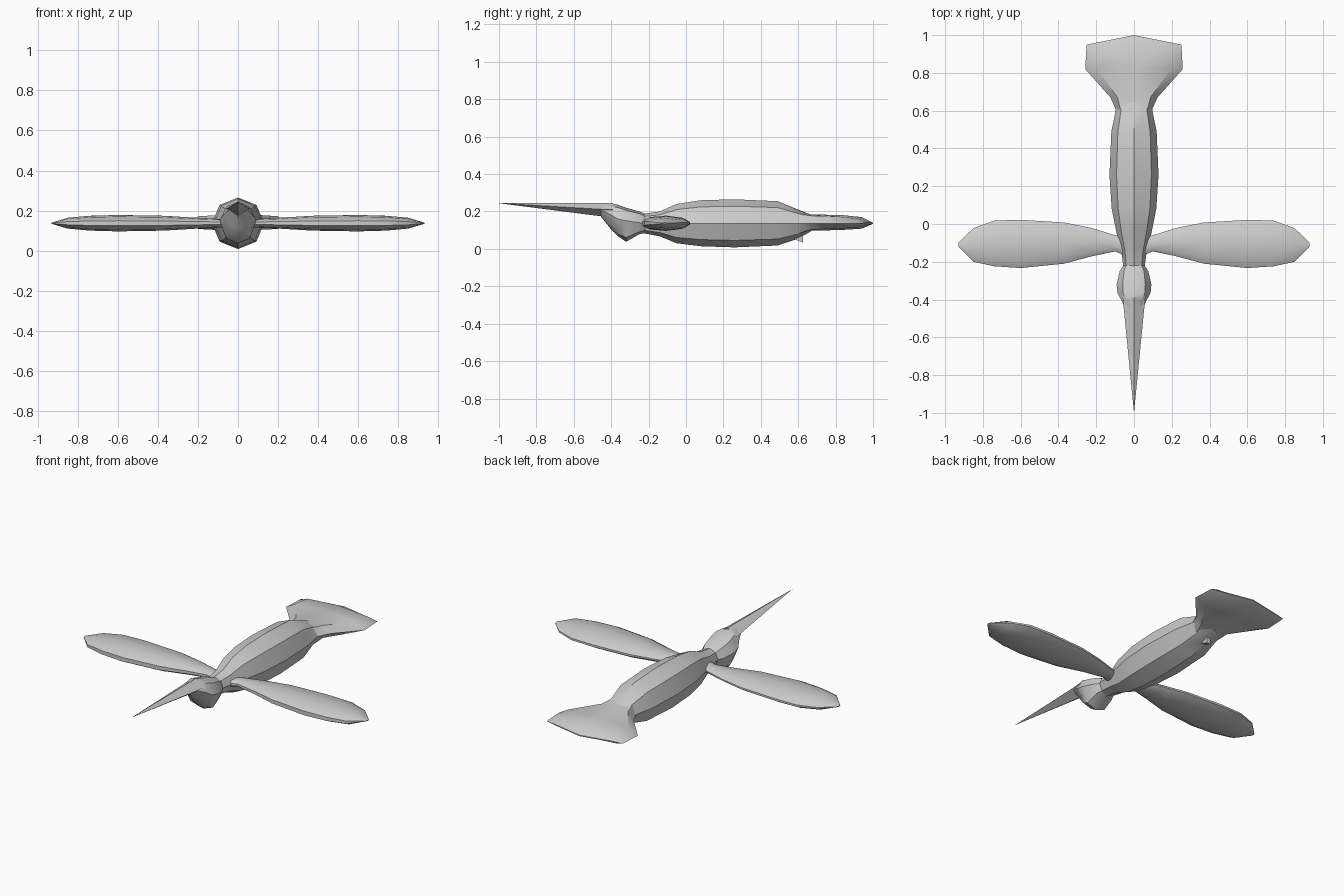
import bpy, bmesh, math
from mathutils import Vector

cube = bpy.data.objects.get("Cube")
if cube:
    bpy.data.objects.remove(cube, do_unlink=True)

grey = bpy.data.materials.new("light_grey")
grey.use_nodes = True
colour = (0.6, 0.6, 0.6, 1)
grey.diffuse_color = colour
grey.node_tree.nodes["Principled BSDF"].inputs["Base Color"].default_value = colour
MID = 0.137


def loft(name, rings, angle=35):
    """Skin a list of equally sized rings, closing both ends."""
    bm = bmesh.new()
    rows = [[bm.verts.new(p) for p in ring] for ring in rings]
    n = len(rows[0])
    for a, b in zip(rows, rows[1:]):
        for i in range(n):
            j = (i + 1) % n
            bm.faces.new((a[i], a[j], b[j], b[i]))
    bm.faces.new(rows[0])
    bm.faces.new(rows[-1])
    bmesh.ops.remove_doubles(bm, verts=bm.verts, dist=0.0005)
    bmesh.ops.recalc_face_normals(bm, faces=bm.faces)
    mesh = bpy.data.meshes.new(name)
    bm.to_mesh(mesh)
    bm.free()
    mesh.materials.append(grey)
    obj = bpy.data.objects.new(name, mesh)
    bpy.context.collection.objects.link(obj)
    bpy.ops.object.select_all(action='DESELECT')
    obj.select_set(True)
    bpy.context.view_layer.objects.active = obj
    bpy.ops.object.shade_smooth_by_angle(angle=math.radians(angle))
    return obj


def octagon(y, width, top, bottom, inner=0.71, side=MID, rise=0.71, sweep=0):
    """Eight-sided section across the body; sweep pulls the flanks forward."""
    pts = []
    for x, v in ((0, 1), (inner, rise), (1, 0), (inner, -rise),
                 (0, -1), (-inner, -rise), (-1, 0), (-inner, rise)):
        z = side + v * ((top - side) if v > 0 else (side - bottom))
        pts.append(Vector((x * width, y - sweep * abs(x), z)))
    return pts


# Body: y, half width, top, bottom
body = [(-0.235, 0.055, 0.187, 0.085), (-0.14, 0.068, 0.2, 0.067),
        (-0.05, 0.092, 0.24, 0.03), (0.08, 0.118, 0.26, 0.014),
        (0.26, 0.13, 0.265, 0.008), (0.49, 0.12, 0.255, 0.018),
        (0.6, 0.097, 0.21, 0.055), (0.67, 0.1, 0.182, 0.095)]
loft("body", [octagon(*s) for s in body])

# Tail fan: a broad flat wedge with a pointed rear edge
loft("tail_fan", [
    octagon(0.6, 0.093, 0.205, 0.06, 0.75),
    octagon(0.67, 0.125, 0.184, 0.097, 0.7, rise=0.85),
    octagon(0.83, 0.258, 0.181, 0.101, 0.76, rise=0.8, sweep=0.01),
    octagon(0.94, 0.252, 0.17, 0.108, 0.78, rise=0.7, sweep=0.01),
    octagon(1.0, 0.25, MID + 0.003, MID - 0.003, 0.78, rise=1, sweep=0.05)])

# Head: y, half width, top, bottom, shoulder, flank height, shoulder rise
head = [(-0.22, 0.057, 0.188, 0.085, 0.71, 0.137, 0.75),
        (-0.25, 0.076, 0.2, 0.078, 0.7, 0.14, 0.8),
        (-0.32, 0.092, 0.22, 0.038, 0.65, 0.15, 0.8),
        (-0.365, 0.088, 0.236, 0.068, 0.65, 0.16, 0.8),
        (-0.405, 0.066, 0.244, 0.11, 0.65, 0.185, 0.7),
        (-0.455, 0.045, 0.243, 0.172, 0.6, 0.208, 0.5)]
loft("head", [octagon(*s) for s in head])

# Beak: long diamond-section spike
loft("beak", [octagon(-0.39, 0.06, 0.246, 0.172, 0.5, 0.21, 0.5),
              octagon(-0.46, 0.053, 0.246, 0.175, 0.5, 0.212, 0.5),
              octagon(-1.0, 0.0, 0.244, 0.244, 0.5, 0.244, 0.5)])

# Wings: distance out, front edge, rear edge, half thickness
wing = [(0.04, -0.17, -0.07, 0.022), (0.1, -0.145, -0.06, 0.022),
        (0.22, -0.17, -0.022, 0.028), (0.37, -0.21, 0.008, 0.037),
        (0.6, -0.233, 0.022, 0.041), (0.74, -0.224, 0.018, 0.037),
        (0.85, -0.2, -0.022, 0.027), (0.93, -0.12, -0.1, 0.003)]
section = [(0, 0.3), (0.15, 0.8), (0.5, 1), (0.85, 0.7), (1, 0.15)]
section += [(c, -t) for c, t in reversed(section)]
for label, sign in (("left", 1), ("right", -1)):
    loft(label + "_wing", [
        [(sign * x, f + c * (r - f), MID + t * h) for c, t in section]
        for x, f, r, h in wing])

# Small fin under the tail root
fin = [(0.57, 0.075), (0.625, 0.075), (0.625, 0.034), (0.57, 0.055)]
loft("under_fin", [[(x, y, z) for y, z in fin] for x in (-0.012, 0.012)])
